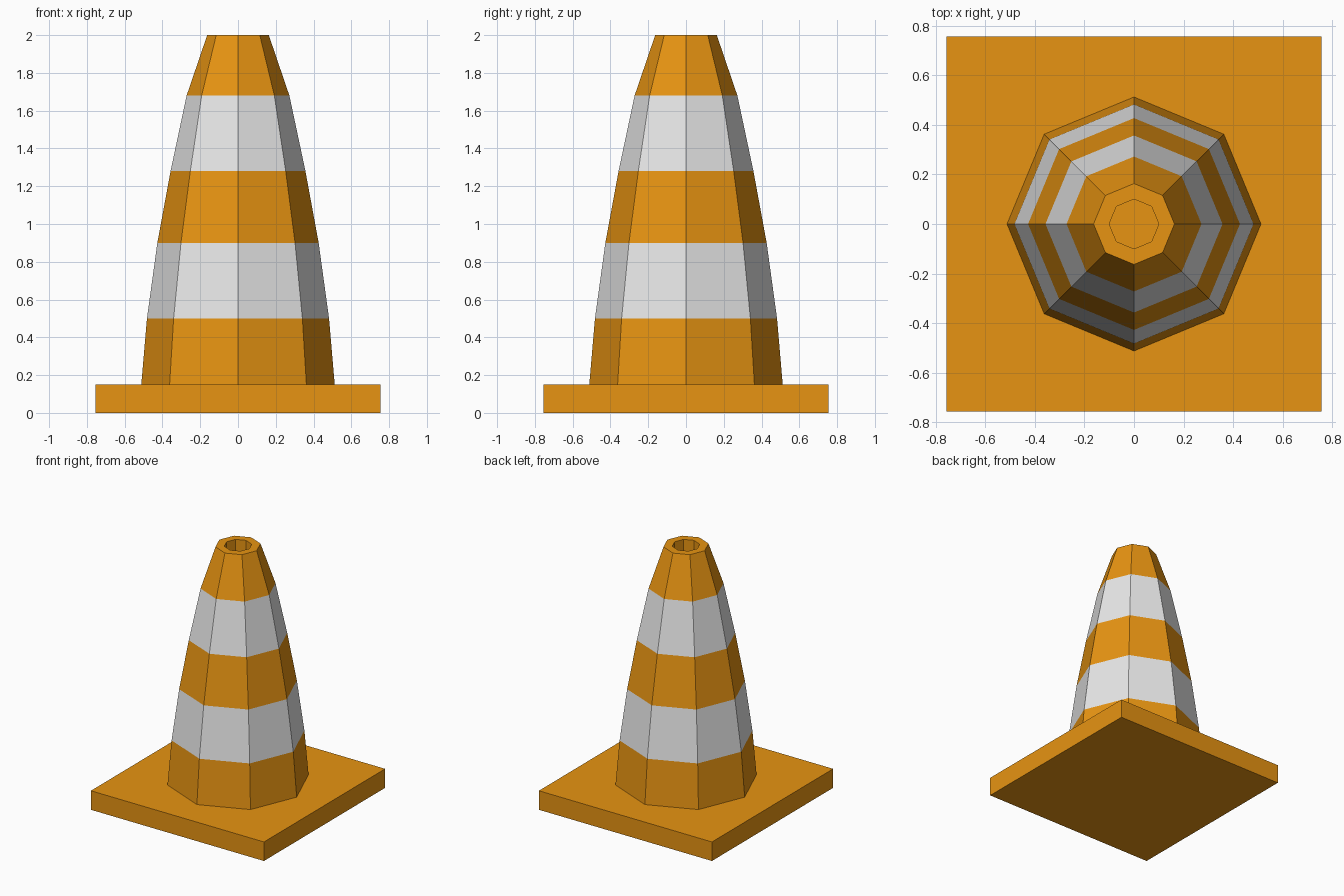
import bpy, bmesh, math

if "Cube" in bpy.data.objects:
    bpy.data.objects.remove(bpy.data.objects["Cube"])

def material(name, rgb):
    m = bpy.data.materials.new(name)
    m.diffuse_color = (*rgb, 1.0)
    m.use_nodes = True
    m.node_tree.nodes["Principled BSDF"].inputs["Base Color"].default_value = m.diffuse_color
    return m

orange = material("orange plastic", (0.80, 0.295, 0.006))
white = material("white stripe", (0.80, 0.80, 0.80))

def finish(name, bm, mats):
    mesh = bpy.data.meshes.new(name)
    bm.to_mesh(mesh)
    bm.free()
    for m in mats:
        mesh.materials.append(m)
    ob = bpy.data.objects.new(name, mesh)
    bpy.context.collection.objects.link(ob)
    return ob

# Square base slab
HALF, BASE_H = 0.755, 0.15
bm = bmesh.new()
bmesh.ops.create_cube(bm, size=1)
bmesh.ops.scale(bm, vec=(2 * HALF, 2 * HALF, BASE_H), verts=bm.verts)
bmesh.ops.translate(bm, vec=(0, 0, BASE_H / 2), verts=bm.verts)
finish("base", bm, [orange])

# Eight-sided cone body: (radius, height), up the outside, over the rim, down the hole
SIDES = 8
profile = [(0.512, BASE_H), (0.482, 0.50), (0.427, 0.90), (0.357, 1.28),
           (0.272, 1.68), (0.163, 2.0), (0.10, 2.0), (0.10, 1.68)]
stripes = (1, 3)  # profile bands that are white

bm = bmesh.new()
rings = [[bm.verts.new((r * math.cos(math.tau * i / SIDES),
                        r * math.sin(math.tau * i / SIDES), z))
          for i in range(SIDES)] for r, z in profile]
for band, (lo, hi) in enumerate(zip(rings, rings[1:])):
    for i in range(SIDES):
        j = (i + 1) % SIDES
        f = bm.faces.new((lo[i], lo[j], hi[j], hi[i]))
        f.material_index = 1 if band in stripes else 0
bm.faces.new(rings[-1])  # hole floor
finish("cone_body", bm, [orange, white])
